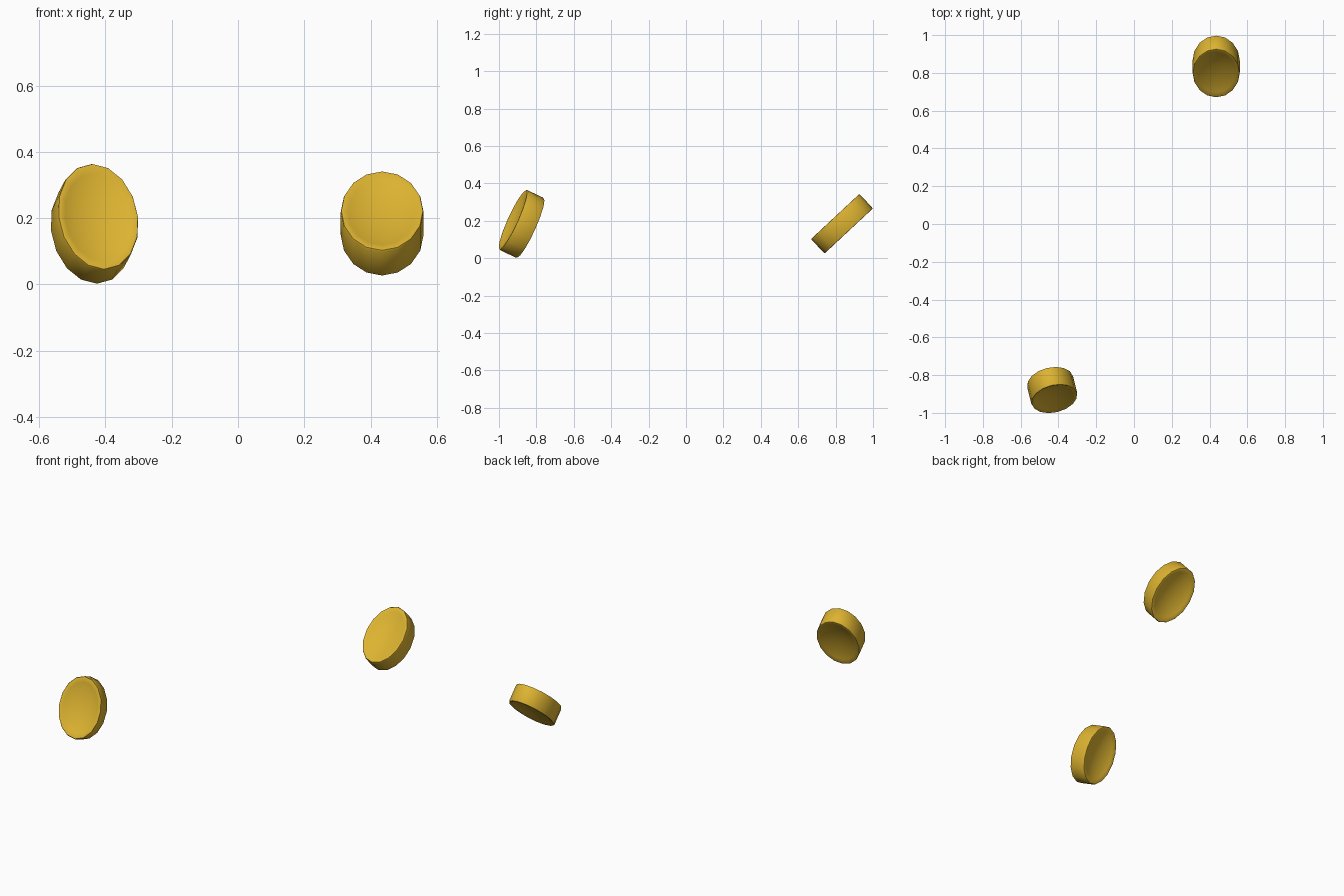
import bpy, bmesh, math
from mathutils import Matrix

if "Cube" in bpy.data.objects:
    bpy.data.objects.remove(bpy.data.objects["Cube"])

SIDES = 16
RX, RZ, HALF = 0.125, 0.177, 0.053   # oval radii and half thickness

gold = bpy.data.materials.new("golden yellow")
gold.diffuse_color = (0.72, 0.45, 0.03, 1)
gold.use_nodes = True
gold.node_tree.nodes["Principled BSDF"].inputs["Base Color"].default_value = gold.diffuse_color

# half profile from the front dish centre to mid rim: (radius factor, depth)
DISH = [(0.3, HALF - 0.023), (0.6, HALF - 0.016), (0.82, HALF - 0.007),
        (0.95, HALF), (0.985, HALF - 0.001), (1.0, HALF - 0.006)]
PROFILE = DISH + [(r, -d) for r, d in reversed(DISH)]


def oval_disc(name, centre, tilt, turn):
    """Oval disc, dished on both faces, facing -y then leaned back and turned."""
    bm = bmesh.new()
    rings = []
    for r, d in PROFILE:
        rings.append([bm.verts.new((RX * r * math.sin(2 * math.pi * i / SIDES), -d,
                                    RZ * r * math.cos(2 * math.pi * i / SIDES)))
                      for i in range(SIDES)])
    for a, b in zip(rings, rings[1:]):
        for i in range(SIDES):
            j = (i + 1) % SIDES
            bm.faces.new((a[i], a[j], b[j], b[i]))
    # dish centres
    for ring, d in ((rings[0], HALF - 0.025), (rings[-1], -HALF + 0.025)):
        c = bm.verts.new((0, -d, 0))
        for i in range(SIDES):
            bm.faces.new((c, ring[i], ring[(i + 1) % SIDES]))
    bmesh.ops.recalc_face_normals(bm, faces=bm.faces)
    bm.transform(Matrix.Translation(centre)
                 @ Matrix.Rotation(math.radians(turn), 4, 'Z')
                 @ Matrix.Rotation(math.radians(-tilt), 4, 'X'))
    me = bpy.data.meshes.new(name)
    bm.to_mesh(me)
    bm.free()
    me.materials.append(gold)
    ob = bpy.data.objects.new(name, me)
    bpy.context.collection.objects.link(ob)
    bpy.ops.object.select_all(action='DESELECT')
    ob.select_set(True)
    bpy.context.view_layer.objects.active = ob
    bpy.ops.object.shade_smooth_by_angle(angle=math.radians(40))


oval_disc("front_disc", (-0.433, -0.879, 0.183), 24.5, 14)
oval_disc("back_disc", (0.435, 0.834, 0.184), 47, 0)
